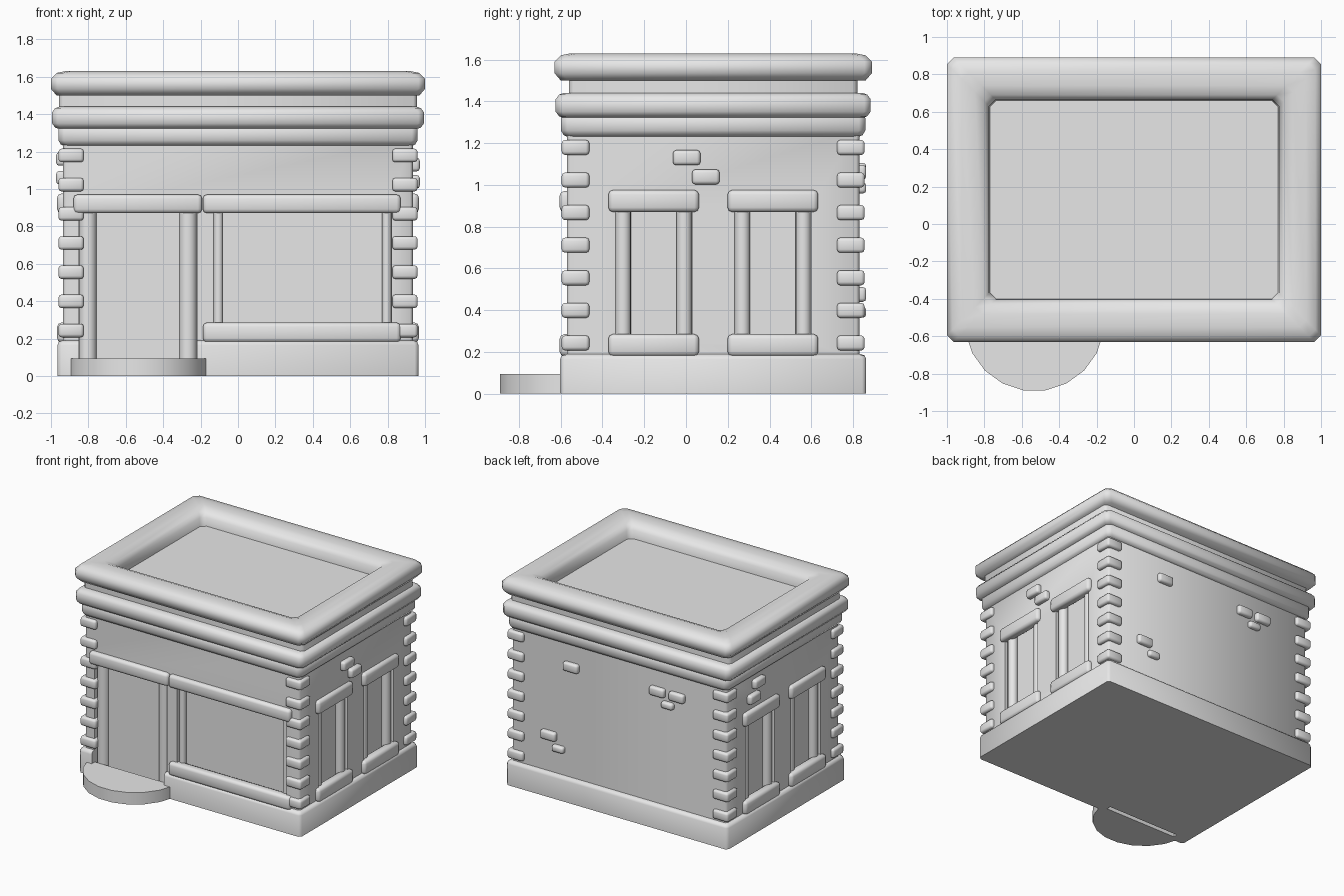
import bpy, bmesh, math
from mathutils import Vector, Matrix

cube = bpy.data.objects.get("Cube")
if cube:
    bpy.data.objects.remove(cube, do_unlink=True)

stone = bpy.data.materials.new("light_grey_stone")
stone.use_nodes = True
GREY = (0.8, 0.8, 0.8, 1)
stone.diffuse_color = GREY
stone.node_tree.nodes["Principled BSDF"].inputs["Base Color"].default_value = GREY

MID_Y = 0.13                      # centre of the building along y
WALL_X, WALL_Y = 0.935, 0.70      # half sizes of the walls
FRONT = MID_Y - WALL_Y
BACK = MID_Y + WALL_Y
DEPTH = 0.06                      # recess of door and windows
parts = []


def finish(name, bm):
    bmesh.ops.recalc_face_normals(bm, faces=bm.faces[:])
    mesh = bpy.data.meshes.new(name)
    bm.to_mesh(mesh)
    bm.free()
    mesh.materials.append(stone)
    ob = bpy.data.objects.new(name, mesh)
    bpy.context.collection.objects.link(ob)
    parts.append(ob)
    return ob


def tier(name, hx, hy, profile, corner=0.03, ring=False):
    """Stack of corner-cut rectangles following (inset, z) profile points."""
    bm = bmesh.new()
    loops = []
    for inset, z in profile:
        x, y = hx - inset, hy - inset
        a, b = x - corner, y - corner
        plan = [(x, -b), (x, b), (a, y), (-a, y), (-x, b), (-x, -b), (-a, -y), (a, -y)]
        loops.append([bm.verts.new((px, py + MID_Y, z)) for px, py in plan])
    pairs = list(zip(loops, loops[1:]))
    if ring:
        pairs.append((loops[-1], loops[0]))
    else:
        bm.faces.new(loops[0])
        bm.faces.new(loops[-1])
    for low, high in pairs:
        for i in range(8):
            j = (i + 1) % 8
            bm.faces.new((low[i], low[j], high[j], high[i]))
    return finish(name, bm)


def block(name, x, y, z, bevel=0.016, segments=2):
    """Rounded box from (min, max) ranges."""
    bm = bmesh.new()
    size = [r[1] - r[0] for r in (x, y, z)]
    mid = [(r[0] + r[1]) / 2 for r in (x, y, z)]
    bmesh.ops.create_cube(bm, size=1, matrix=Matrix.Translation(mid) @ Matrix.Diagonal((*size, 1)))
    if bevel:
        bmesh.ops.bevel(bm, geom=bm.edges[:], offset=bevel, segments=segments,
                        affect='EDGES', profile=0.5)
    return finish(name, bm)


def column(name, x, y, z0, z1, radius):
    bm = bmesh.new()
    bmesh.ops.create_cone(bm, cap_ends=True, segments=16, radius1=radius, radius2=radius,
                          depth=z1 - z0, matrix=Matrix.Translation((x, y, (z0 + z1) / 2)))
    return finish(name, bm)


def rounded(z0, z1, r):
    """Half-round moulding profile."""
    h = (z1 - z0) / 2
    steps = [math.radians(a) for a in (-90, -60, -30, 30, 60, 90)]
    return [(r * (1 - math.cos(a)), z0 + h + h * math.sin(a)) for a in steps]


# Base, walls and cornice tiers
base = tier("base", 0.965, 0.733, [(0, 0), (0, 0.165), (0.007, 0.182), (0.025, 0.19)], 0.02)
walls = tier("walls", WALL_X, WALL_Y, [(0, 0.17), (0, 1.26)], 0.015)
tier("lower_cornice", 0.965, 0.733, rounded(1.23, 1.35, 0.035))
tier("middle_cornice", 1.0, 0.76, rounded(1.32, 1.44, 0.045))
tier("parapet_and_roof", 0.957, 0.69, [(0, 1.42), (0, 1.51)], 0.02)
tier("roof_rim", 1.0, 0.76,
     [(0.03, 1.5), (0, 1.535), (0, 1.59), (0.03, 1.62), (0.08, 1.63), (0.15, 1.63),
      (0.2, 1.61), (0.225, 1.575), (0.23, 1.5)], 0.035, ring=True)

# Recessed openings
cutters = [
    block("door_cutter", (-0.85, -0.22), (-1, FRONT + DEPTH - 0.02), (-0.1, 0.9), 0),
    block("shop_window_cutter", (-0.13, 0.82), (-1, FRONT + DEPTH), (0.24, 0.9), 0),
]
SIDE_WINDOWS = (-0.155, 0.416)
for side in (-1, 1):
    xs = sorted((side * (WALL_X - DEPTH), side * 1.2))
    for wy in SIDE_WINDOWS:
        cutters.append(block("side_window_cutter", xs, (wy - 0.183, wy + 0.183), (0.24, 0.9), 0))

for target, tools in ((walls, cutters), (base, cutters[:1])):
    for tool in tools:
        mod = target.modifiers.new("opening", 'BOOLEAN')
        mod.operation = 'DIFFERENCE'
        mod.solver = 'EXACT'
        mod.object = tool
    graph = bpy.context.evaluated_depsgraph_get()
    cut_mesh = bpy.data.meshes.new_from_object(target.evaluated_get(graph))
    target.modifiers.clear()
    target.data = cut_mesh
for tool in cutters:
    parts.remove(tool)
    bpy.data.objects.remove(tool, do_unlink=True)

# Door and shop window on the front
face = (FRONT - 0.035, FRONT + 0.04)
block("door_lintel", (-0.88, -0.192), face, (0.87, 0.97), 0.022)
block("shop_window_lintel", (-0.188, 0.87), face, (0.87, 0.97), 0.022)
block("shop_window_sill", (-0.188, 0.87), face, (0.18, 0.285), 0.022)
for x in (-0.803, -0.267):
    column("door_column", x, FRONT + 0.05, 0.05, 0.9, 0.0475)
for x in (-0.105, 0.795):
    column("shop_window_column", x, FRONT + 0.035, 0.24, 0.9, 0.025)

# Side windows
for side in (-1, 1):
    xs = sorted((side * (WALL_X - 0.04), side * (WALL_X + 0.032)))
    for wy in SIDE_WINDOWS:
        span = (wy - 0.217, wy + 0.217)
        block("side_window_lintel", xs, span, (0.87, 0.975), 0.022)
        block("side_window_sill", xs, span, (0.18, 0.285), 0.022)
        for off in (-0.146, 0.146):
            column("side_window_column", side * (WALL_X - 0.042), wy + off, 0.24, 0.9, 0.037)

# Corner stones
for i in range(7):
    z = 0.243 + i * 0.156
    for sx in (-1, 1):
        for sy in (-1, 1):
            xs = sorted((sx * 0.825, sx * 0.96))
            ys = sorted((MID_Y + sy * 0.593, MID_Y + sy * 0.725))
            block("corner_stone", xs, ys, (z - 0.036, z + 0.036))

# Loose bricks: back wall (x, z, width), then side walls (side, y, z)
for x, z, w in ((0.41, 1.06, 0.13), (-0.34, 1.07, 0.13), (-0.51, 1.07, 0.13),
                (-0.43, 0.985, 0.1), (0.605, 0.475, 0.13), (0.52, 0.39, 0.1)):
    h = 0.035 if w > 0.12 else 0.026
    block("back_brick", (x - w / 2, x + w / 2), (BACK - 0.03, BACK + 0.033), (z - h, z + h))
for side, y, z in ((1, 0.003, 1.13), (1, 0.095, 1.038), (-1, 0.45, 1.16), (-1, 0.51, 1.06)):
    xs = sorted((side * (WALL_X - 0.03), side * (WALL_X + 0.037)))
    block("side_brick", xs, (y - 0.066, y + 0.066), (z - 0.036, z + 0.036))

# Round door step, cut flat where it meets the doorway
bm = bmesh.new()
place = Matrix.Translation((-0.532, -0.52, 0.047)) @ Matrix.Rotation(math.pi / 20, 4, 'Z')
bmesh.ops.create_cone(bm, cap_ends=True, segments=20, radius1=0.374, radius2=0.374,
                      depth=0.094, matrix=place)
cut = bmesh.ops.bisect_plane(bm, geom=bm.verts[:] + bm.edges[:] + bm.faces[:],
                             plane_co=Vector((0, FRONT + 0.005, 0)), plane_no=Vector((0, 1, 0)),
                             clear_outer=True)
bmesh.ops.holes_fill(bm, edges=[e for e in bm.edges if e.is_boundary])
finish("door_step", bm)

# Smooth shading with kept sharp edges
bpy.ops.object.select_all(action='DESELECT')
for ob in parts:
    ob.select_set(True)
bpy.context.view_layer.objects.active = parts[0]
bpy.ops.object.shade_smooth_by_angle(angle=math.radians(50))
